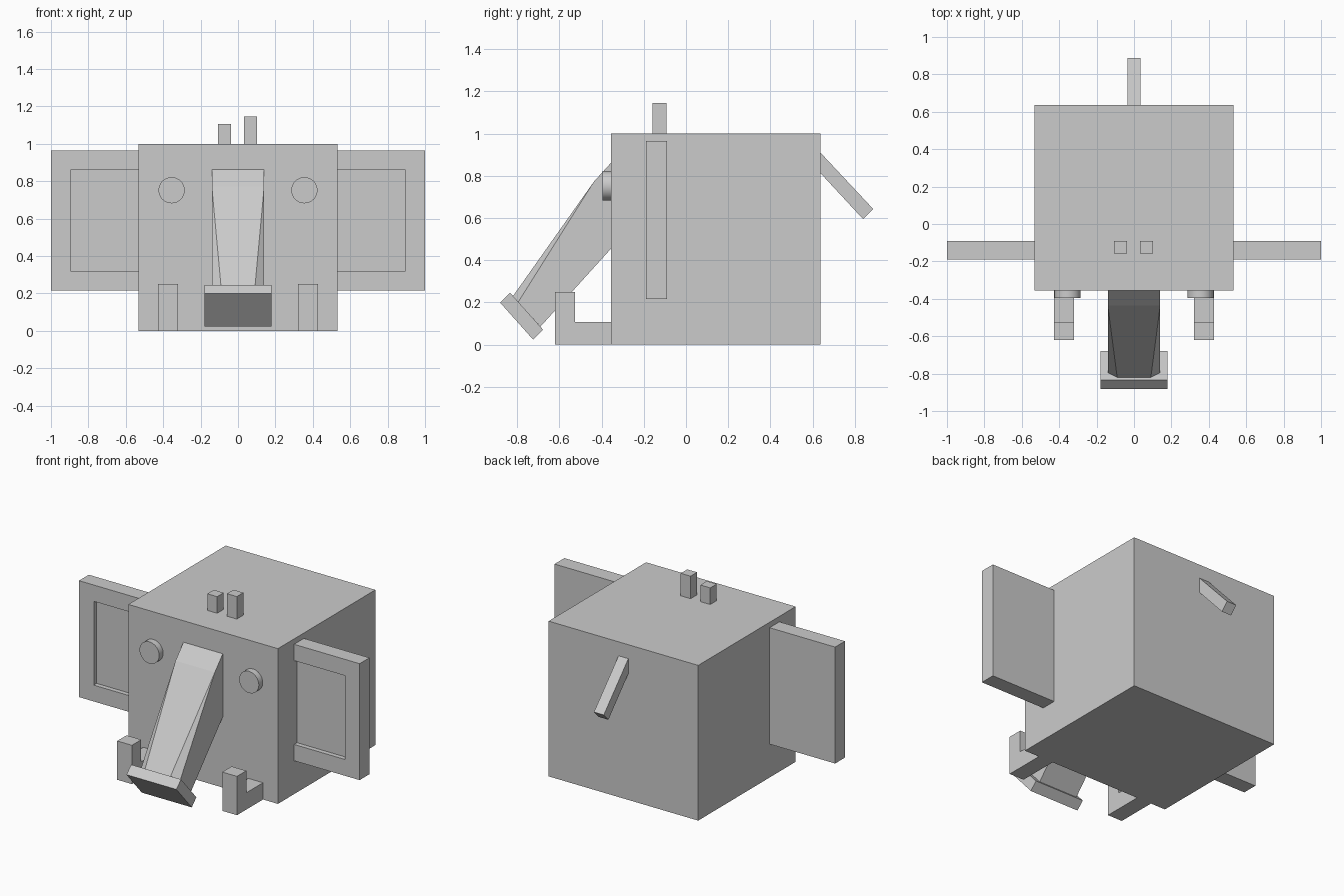
import bpy, bmesh, math

if "Cube" in bpy.data.objects:
    bpy.data.objects.remove(bpy.data.objects["Cube"])


def finish(name, bm):
    bmesh.ops.recalc_face_normals(bm, faces=bm.faces)
    mesh = bpy.data.meshes.new(name)
    bm.to_mesh(mesh)
    bm.free()
    obj = bpy.data.objects.new(name, mesh)
    bpy.context.scene.collection.objects.link(obj)
    return obj


def prism(name, profile, x0, x1):
    """Extrude a (y, z) outline from x0 to x1."""
    bm = bmesh.new()
    a = bm.faces.new([bm.verts.new((x0, y, z)) for y, z in profile])
    ext = bmesh.ops.extrude_face_region(bm, geom=[a])
    verts = [v for v in ext["geom"] if isinstance(v, bmesh.types.BMVert)]
    bmesh.ops.translate(bm, vec=(x1 - x0, 0, 0), verts=verts)
    return finish(name, bm)


def box(name, x0, x1, y0, y1, z0, z1):
    return prism(name, [(y0, z0), (y1, z0), (y1, z1), (y0, z1)], x0, x1)


def mirror_x(obj):
    obj.modifiers.new("Mirror", "MIRROR").use_axis[0] = True


# Head block
FRONT, BACK, HALF = -0.355, 0.637, 0.533
box("body", -HALF, HALF, FRONT, BACK, 0, 1)

# Ears with a recessed front panel running up to the body
ear = box("ear", HALF, 1, -0.19, -0.09, 0.215, 0.965)
cutter = box("ear_recess_cutter", 0.4, 0.895, -0.3, -0.16, 0.32, 0.86)
cutter.hide_render = True
cutter.hide_viewport = True
cut = ear.modifiers.new("Recess", "BOOLEAN")
cut.operation = "DIFFERENCE"
cut.solver = "EXACT"
cut.object = cutter
mirror_x(ear)

# Round flat eyes
bpy.ops.mesh.primitive_cylinder_add(vertices=32, radius=0.07, depth=0.04)
eye = bpy.context.object
eye.name = eye.data.name = "eye"
for v in eye.data.vertices:
    x, y, z = v.co
    v.co = (x + 0.355, z + FRONT - 0.02, y + 0.752)
bpy.ops.object.shade_smooth_by_angle(angle=math.radians(30))
mirror_x(eye)

# Trunk: front edges bevel progressively toward the tip
bm = bmesh.new()
sides = []
for s in (-1, 1):
    pts = [(0.14, FRONT, 0.455), (0.14, FRONT, 0.862), (0.14, -0.436, 0.773),
           (0.14, -0.795, 0.202), (0.14, -0.69, 0.085), (0.09, -0.82, 0.23)]
    sides.append([bm.verts.new((s * x, y, z)) for x, y, z in pts])
L, R = sides
for v in (L, R):
    bm.faces.new((v[0], v[1], v[2], v[3], v[4]))
    bm.faces.new((v[2], v[5], v[3]))
for i, j in ((0, 1), (1, 2), (2, 5), (4, 0)):
    bm.faces.new((L[i], L[j], R[j], R[i]))
bm.faces.new((L[5], L[3], L[4], R[4], R[3], R[5]))
finish("trunk", bm)

# Tilted plate at the trunk tip
prism("trunk_tip", [(-0.881, 0.199), (-0.834, 0.246),
                    (-0.678, 0.071), (-0.725, 0.024)], -0.178, 0.178)

# L-shaped tusks
tusk = prism("tusk", [(FRONT, 0), (FRONT, 0.108), (-0.525, 0.108),
                      (-0.525, 0.25), (-0.62, 0.25), (-0.62, 0)], 0.322, 0.427)
mirror_x(tusk)

# Two hair tufts of different height
for name, x, top in (("short_hair", -0.108, 1.107), ("tall_hair", 0.032, 1.145)):
    box(name, x, x + 0.07, -0.158, -0.092, 1, top)

# Drooping tail
prism("tail", [(BACK, 0.91), (0.887, 0.643), (0.84, 0.594), (BACK, 0.813)],
      -0.035, 0.035)
